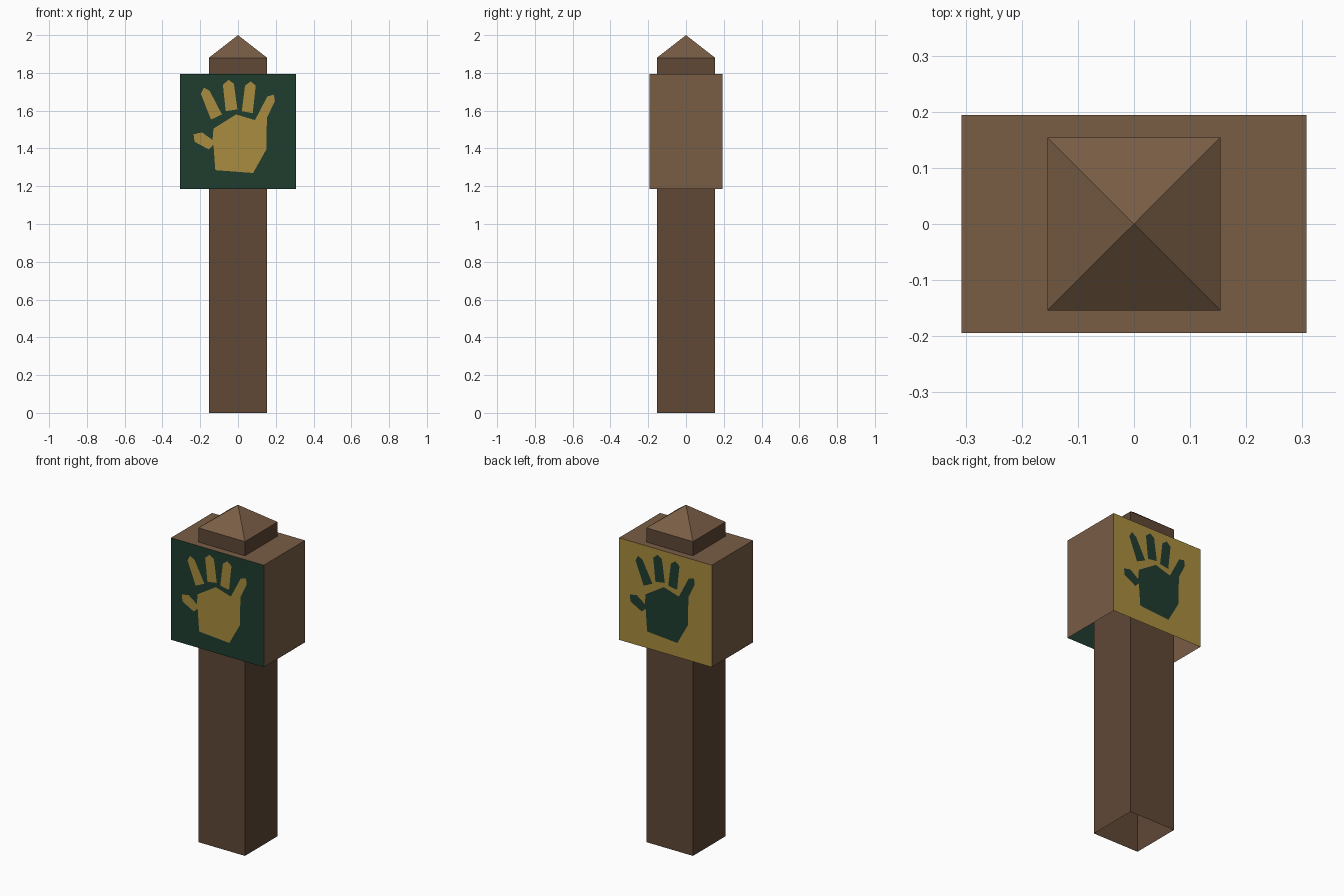
import bpy, bmesh
from math import pi
from mathutils import Matrix

if "Cube" in bpy.data.objects:
    bpy.data.objects.remove(bpy.data.objects["Cube"])


def material(name, rgb):
    m = bpy.data.materials.new(name)
    m.diffuse_color = (*rgb, 1)
    m.use_nodes = True
    m.node_tree.nodes["Principled BSDF"].inputs["Base Color"].default_value = m.diffuse_color
    return m


WOOD = material("dark_wood", (0.115, 0.065, 0.037))
BOX = material("light_wood", (0.19, 0.11, 0.06))
GREEN = material("green", (0.014, 0.046, 0.028))
GOLD = material("gold", (0.40, 0.265, 0.05))


def make(name, bm, mats):
    me = bpy.data.meshes.new(name)
    bm.to_mesh(me)
    bm.free()
    for m in mats:
        me.materials.append(m)
    ob = bpy.data.objects.new(name, me)
    bpy.context.collection.objects.link(ob)
    return ob


def open_box(hx, hy, z0, z1):
    """Box with no bottom face."""
    bm = bmesh.new()
    mat = Matrix.Translation((0, 0, (z0 + z1) / 2)) @ Matrix.Diagonal((2 * hx, 2 * hy, z1 - z0, 1))
    bmesh.ops.create_cube(bm, size=1, matrix=mat)
    bm.normal_update()
    bmesh.ops.delete(bm, geom=[f for f in bm.faces if f.normal.z < -0.5], context='FACES_ONLY')
    return bm


# Square post with pyramid tip, hollow underneath
bm = open_box(0.154, 0.154, 0, 1.88)
bm.normal_update()
top = [f for f in bm.faces if f.normal.z > 0.5]
tip = bmesh.ops.poke(bm, faces=top)
tip["verts"][0].co.z = 2.0
for f in tip["faces"]:
    f.material_index = 1
make("post", bm, [WOOD, BOX])

# Sign box: green front, gold back, wooden sides and top
HY = 0.1945
bm = open_box(0.307, HY, 1.185, 1.795)
bm.normal_update()
for f in bm.faces:
    if f.normal.y < -0.5:
        f.material_index = 1
    elif f.normal.y > 0.5:
        f.material_index = 2
make("sign_box", bm, [BOX, GREEN, GOLD])

# Hand outline pieces (x, z): palm with thumb and little finger, then three fingers
HAND = [
    [(-.13, 1.505), (-.01, 1.58), (.09, 1.55), (.155, 1.675), (.19, 1.685), (.195, 1.65),
     (.135, 1.525), (.125, 1.535), (.15, 1.395), (.08, 1.27), (-.12, 1.285), (-.13, 1.42),
     (-.155, 1.395), (-.23, 1.435), (-.235, 1.475), (-.19, 1.485), (-.135, 1.445)],
    [(-.197, 1.69), (-.18, 1.722), (-.15, 1.705), (-.085, 1.58), (-.143, 1.553)],
    [(-.08, 1.737), (-.05, 1.763), (-.022, 1.743), (-.003, 1.607), (-.065, 1.597)],
    [(.037, 1.733), (.067, 1.755), (.094, 1.733), (.078, 1.587), (.02, 1.597)],
]


def hand(name, mat, angle):
    bm = bmesh.new()
    for piece in HAND:
        bm.faces.new([bm.verts.new((x, -HY - 0.0015, z)) for x, z in piece])
    bmesh.ops.triangulate(bm, faces=bm.faces[:])
    bm.normal_update()
    bmesh.ops.reverse_faces(bm, faces=[f for f in bm.faces if f.normal.y > 0])
    bmesh.ops.rotate(bm, verts=bm.verts[:], cent=(0, 0, 0), matrix=Matrix.Rotation(angle, 3, 'Z'))
    make(name, bm, [mat])


hand("front_hand", GOLD, 0)
hand("back_hand", GREEN, pi)
